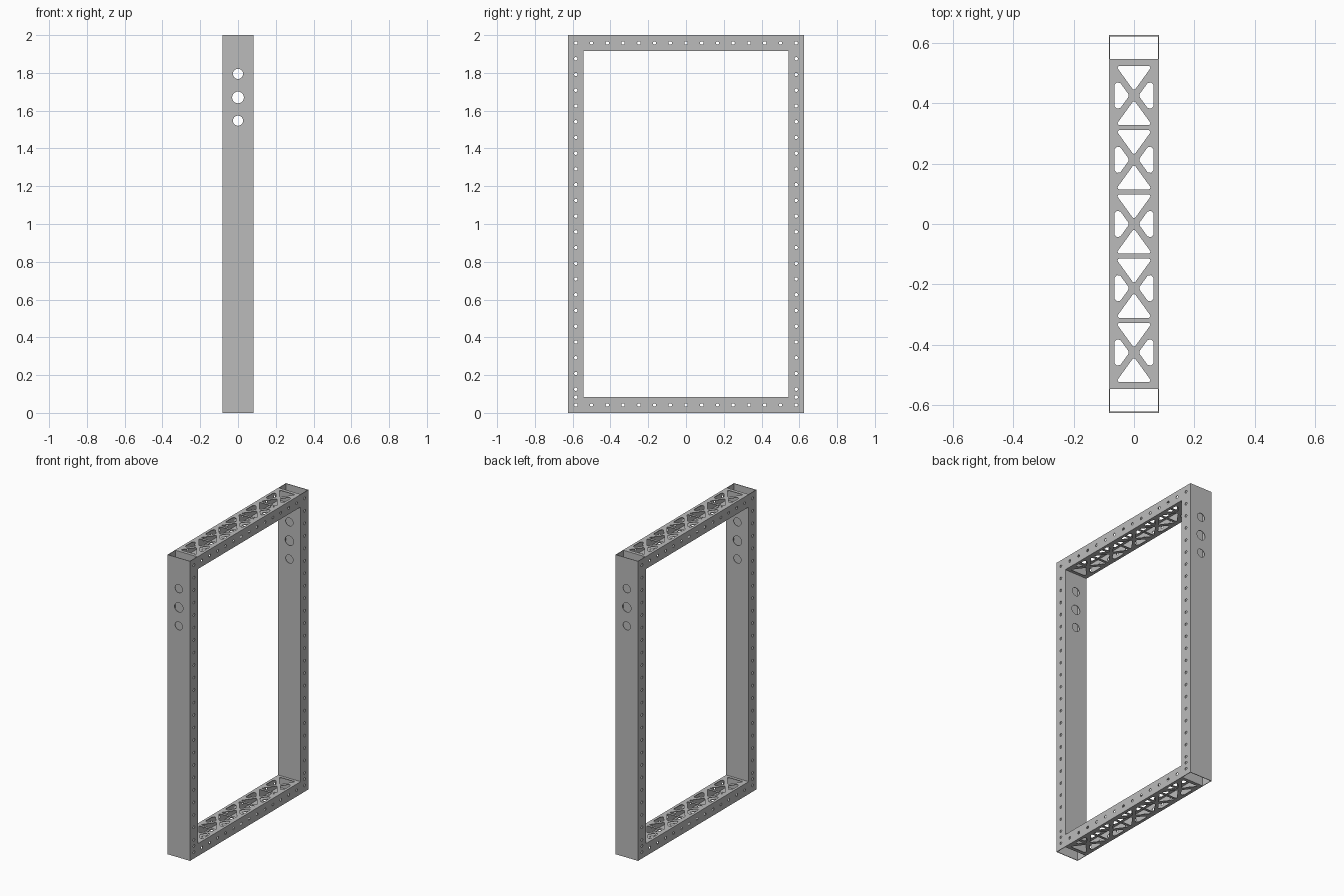
import bpy, bmesh
from math import cos, sin, tan, pi
from mathutils import Vector, Matrix

cube = bpy.data.objects.get("Cube")
if cube:
    bpy.data.objects.remove(cube, do_unlink=True)

INCH = 1 / 12             # tube depth and hole pitch
HALF_X = INCH             # half the frame thickness
HALF_Y = 7.5 * INCH       # half the frame width
HEIGHT = 2.0
WALL = 0.004
RAIL = 2 * HALF_Y - 2 * INCH
X, Y, Z = Vector((1, 0, 0)), Vector((0, 1, 0)), Vector((0, 0, 1))

metal = bpy.data.materials.new("light grey metal")
metal.use_nodes = True
grey = (0.5, 0.5, 0.5, 1)
metal.diffuse_color = grey
for node in metal.node_tree.nodes:
    if node.type == 'BSDF_PRINCIPLED':
        node.inputs["Base Color"].default_value = grey


def circle(x, y, r, n=20):
    return [(x + r * cos(2 * pi * i / n), y + r * sin(2 * pi * i / n)) for i in range(n)]


def rounded(corners, r, steps=4):
    """Polygon with every corner replaced by an arc of radius r."""
    pts = [Vector(c) for c in corners]
    out = []
    for i, p in enumerate(pts):
        a = (pts[i - 1] - p).normalized()
        b = (pts[(i + 1) % len(pts)] - p).normalized()
        half = a.angle(b) / 2
        centre = p + (a + b).normalized() * r / sin(half)
        start = p + a * r / tan(half) - centre
        end = p + b * r / tan(half) - centre
        for k in range(steps + 1):
            out.append(centre + start.lerp(end, k / steps).normalized() * r)
    return [tuple(p) for p in out]


def add_plate(bm, centre, u, v, width, height, holes):
    """Thin sheet spanning u and v, with holes, appended to bm."""
    curve = bpy.data.curves.new("sheet_outline", 'CURVE')
    curve.dimensions = '2D'
    curve.fill_mode = 'BOTH'
    curve.extrude = WALL / 2
    w, h = width / 2, height / 2
    for loop in [[(-w, -h), (w, -h), (w, h), (-w, h)]] + holes:
        spline = curve.splines.new('POLY')
        spline.points.add(len(loop) - 1)
        for point, (px, py) in zip(spline.points, loop):
            point.co = (px, py, 0, 1)
        spline.use_cyclic_u = True
    helper = bpy.data.objects.new("sheet_outline", curve)
    bpy.context.collection.objects.link(helper)
    graph = bpy.context.evaluated_depsgraph_get()
    mesh = bpy.data.meshes.new_from_object(helper.evaluated_get(graph))
    basis = Matrix((u, v, u.cross(v))).transposed().to_4x4()
    mesh.transform(Matrix.Translation(centre) @ basis)
    bm.from_mesh(mesh)
    bpy.data.objects.remove(helper, do_unlink=True)
    bpy.data.curves.remove(curve)
    bpy.data.meshes.remove(mesh)


def finish(bm, name):
    bmesh.ops.remove_doubles(bm, verts=bm.verts, dist=0.00005)
    bmesh.ops.recalc_face_normals(bm, faces=bm.faces)
    for face in bm.faces:
        face.smooth = False
        face.material_index = 0
    mesh = bpy.data.meshes.new(name)
    bm.to_mesh(mesh)
    bm.free()
    mesh.materials.clear()
    mesh.materials.append(metal)
    bpy.context.collection.objects.link(bpy.data.objects.new(name, mesh))


def make_tube(name, centre, long_axis, length, side_holes, face_holes):
    """Open rectangular tube: two sides facing x, two narrower-set faces."""
    bm = bmesh.new()
    cross = Y if long_axis == Z else Z
    side_u, side_v = Y, Z
    side_size = (INCH, length) if long_axis == Z else (length, INCH)
    for s in (-1, 1):
        add_plate(bm, centre + X * s * (HALF_X - WALL / 2), side_u, side_v,
                  *side_size, side_holes)
        add_plate(bm, centre + cross * s * (INCH - WALL) / 2, X, long_axis,
                  2 * (HALF_X - WALL), length, face_holes)
    finish(bm, name)


# Upright posts: a row of bolt holes in the sides, three large holes in the faces
BOLT = 0.009
post_bolts = [circle(0, (k - 11.5) * INCH, BOLT) for k in range(24)]
post_bolts.append(circle(0, INCH - HEIGHT / 2, BOLT))
post_ports = [circle(0, z - HEIGHT / 2, r, 32)
              for z, r in ((1.795, 0.027), (1.67, 0.031), (1.547, 0.027))]
for name, s in (("front_post", -1), ("back_post", 1)):
    make_tube(name, Vector((0, s * (HALF_Y - INCH / 2), HEIGHT / 2)), Z, HEIGHT,
              post_bolts, post_ports)

# Cross rails: bolt holes in the sides, truss cutouts above and below
rail_bolts = [circle(k * INCH, 0, BOLT) for k in range(-6, 7)]
truss = []
for cell in range(-2, 3):
    c = cell * 0.2125
    for s in (-1, 1):
        truss.append(rounded([(-0.06, c + s * 0.098), (0.06, c + s * 0.098),
                              (0, c + s * 0.015)], 0.006))
        truss.append(rounded([(s * 0.065, c - 0.069), (s * 0.065, c + 0.069),
                              (s * 0.015, c)], 0.012))
for name, z in (("bottom_rail", INCH / 2), ("top_rail", HEIGHT - INCH / 2)):
    make_tube(name, Vector((0, 0, z)), Y, RAIL, rail_bolts, truss)
